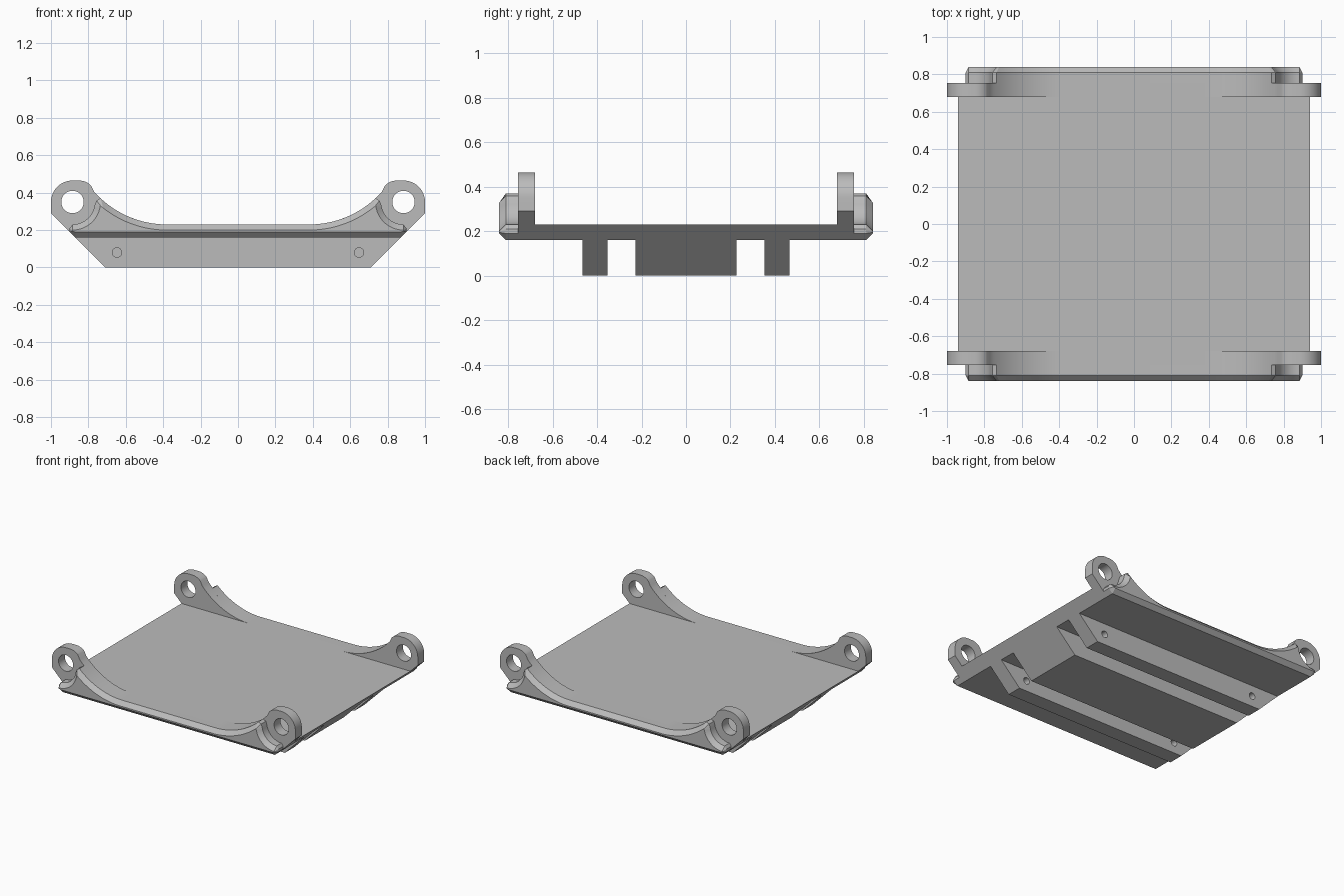
import bpy
import bmesh
from math import sin, cos, radians, sqrt

cube = bpy.data.objects.get("Cube")
if cube:
    bpy.data.objects.remove(cube, do_unlink=True)

grey = bpy.data.materials.new("plain_grey")
grey.use_nodes = True
grey.diffuse_color = (0.5, 0.5, 0.5, 1)
grey.node_tree.nodes["Principled BSDF"].inputs["Base Color"].default_value = (0.5, 0.5, 0.5, 1)

BASE = 0.71          # half width at the floor; ends lean out at 45 degrees
PLATE_LOW, PLATE_TOP = 0.16, 0.23
EAR_X, EAR_Z = 0.885, 0.35
SWEEP_X, SWEEP_R = 0.38, 0.52


def arc(cx, cz, r, start, end, n):
    """Points on a circle in the xz plane, angles in degrees."""
    steps = [radians(start + (end - start) * i / n) for i in range(n + 1)]
    return [(cx + r * cos(a), cz + r * sin(a)) for a in steps]


def sweep(x_start, d=0.0, n=20):
    """Concave curve running from x_start down to the plate top."""
    r = SWEEP_R + d
    xs = [x_start + (SWEEP_X - x_start) * i / n for i in range(n + 1)]
    return [(x, PLATE_TOP + SWEEP_R - sqrt(r * r - (x - SWEEP_X) ** 2)) for x in xs]


def loft(name, sections):
    """Join matching xz outlines, each given with its y position."""
    bm = bmesh.new()
    rings = [[bm.verts.new((x, y, z)) for x, z in outline] for y, outline in sections]
    count = len(rings[0])
    for a, b in zip(rings, rings[1:]):
        for i in range(count):
            j = (i + 1) % count
            bm.faces.new((a[i], a[j], b[j], b[i]))
    bm.faces.new(rings[0])
    bm.faces.new(rings[-1])
    bmesh.ops.recalc_face_normals(bm, faces=bm.faces)
    mesh = bpy.data.meshes.new(name)
    bm.to_mesh(mesh)
    bm.free()
    mesh.materials.append(grey)
    obj = bpy.data.objects.new(name, mesh)
    bpy.context.scene.collection.objects.link(obj)
    return obj


def drill(obj, x, z, r, y0, y1):
    """Cut a round hole along y."""
    circle = arc(x, z, r, 0, 360, 32)[:-1]
    cutter = loft("hole_cutter", [(y0 - 0.02, circle), (y1 + 0.02, circle)])
    cutter.hide_render = True
    mod = obj.modifiers.new("hole", "BOOLEAN")
    mod.operation = "DIFFERENCE"
    mod.solver = "EXACT"
    mod.object = cutter
    graph = bpy.context.evaluated_depsgraph_get()
    mesh = bpy.data.meshes.new_from_object(obj.evaluated_get(graph))
    obj.modifiers.clear()
    obj.data = mesh
    bpy.data.objects.remove(cutter, do_unlink=True)


def trapezoid(low, high):
    return [(-BASE - low, low), (BASE + low, low), (BASE + high, high), (-BASE - high, high)]


def strip_outline(d):
    """End strip outline, moved inwards by d for the chamfer."""
    half = [(0.87, PLATE_LOW + d), (0.9 - d / 2, 0.19 + d / 6), (0.9 - d / 2, 0.21 - d * 0.4)]
    half += arc(EAR_X, EAR_Z, 0.12 + d, 270, 188, 12)
    half += [(0.757 - d * 0.8, 0.358 - d)]
    half += sweep(0.735 - d / 2, d)
    return half + [(-x, z) for x, z in reversed(half)]


def ear_outline(side):
    pts = [(SWEEP_X, 0.2), (BASE + 0.2, 0.2), (1.0, 0.29)]
    pts += arc(EAR_X, EAR_Z, 0.115, 0, 90, 16)
    pts += arc(0.85, 0.375, 0.09, 90, 135, 8)
    pts += sweep(0.77)
    return [(x * side, z) for x, z in pts]


parts = []

# Base plate
plate = trapezoid(PLATE_LOW, PLATE_TOP)
parts.append(loft("plate", [(-0.755, plate), (0.755, plate)]))

# Ribs under the plate
rib = trapezoid(0, 0.18)
parts.append(loft("centre_rib", [(-0.228, rib), (0.228, rib)]))
for end, label in ((-1, "front"), (1, "back")):
    y0, y1 = sorted((end * 0.352, end * 0.465))
    outer = loft(label + "_rib", [(y0, rib), (y1, rib)])
    for x in (-0.647, 0.647):
        drill(outer, x, 0.08, 0.025, y0, y1)
    parts.append(outer)

    # Chamfered end strip
    wide, narrow = strip_outline(0), strip_outline(0.03)
    parts.append(loft(label + "_strip",
                      [(end * 0.74, wide), (end * 0.81, wide), (end * 0.84, narrow)]))

    # Corner ears with round eyes
    for side, hand in ((-1, "right"), (1, "left")):
        y0, y1 = sorted((end * 0.68, end * 0.755))
        outline = ear_outline(side)
        ear = loft(f"{label}_{hand}_ear", [(y0, outline), (y1, outline)])
        drill(ear, side * EAR_X, EAR_Z, 0.06, y0, y1)
        parts.append(ear)

# Smooth curved faces, keep edges crisp
for obj in bpy.context.scene.objects:
    obj.select_set(obj in parts)
bpy.context.view_layer.objects.active = parts[0]
bpy.ops.object.shade_smooth_by_angle(angle=radians(25))
